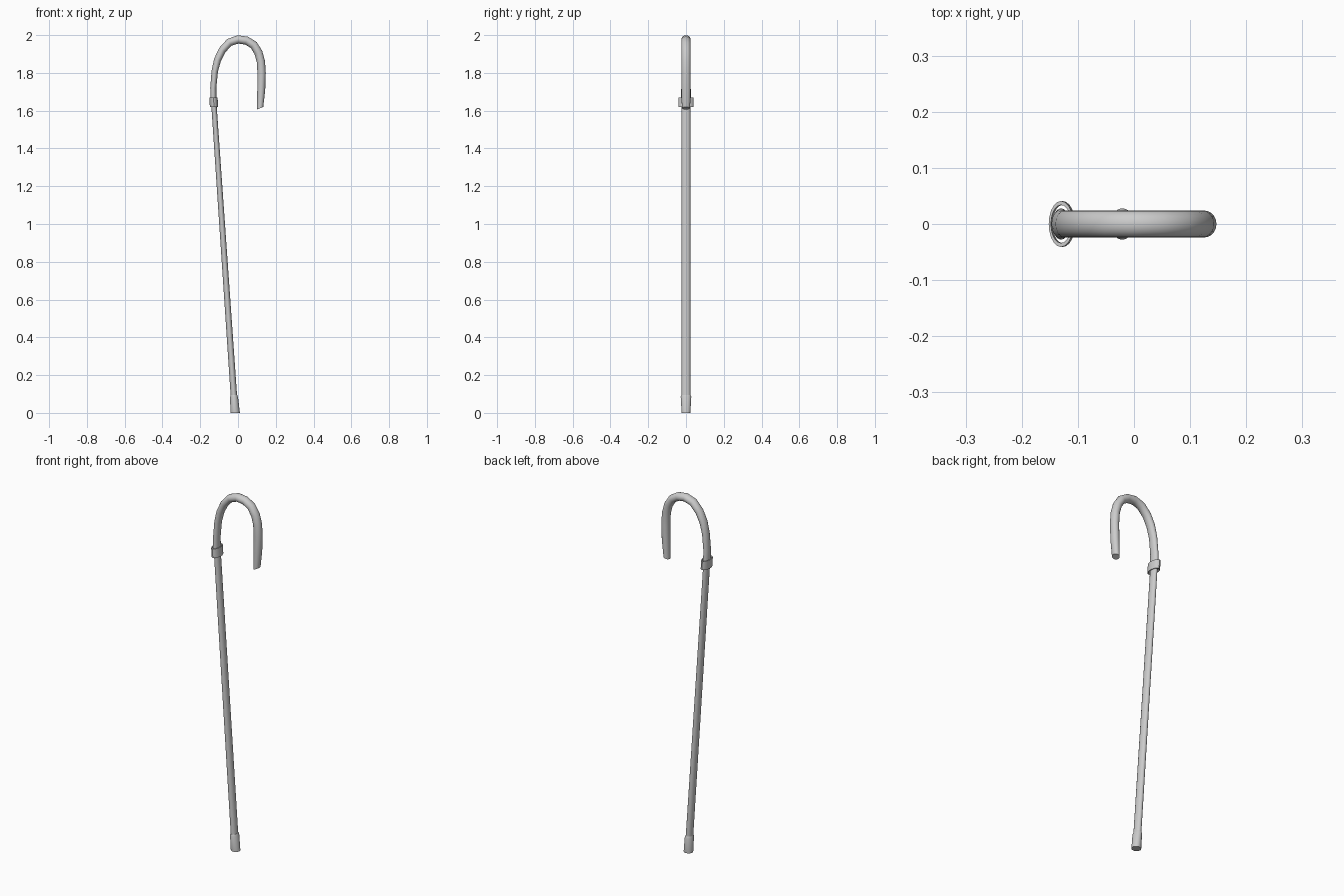
import bpy, bmesh, math
from mathutils import Vector

if "Cube" in bpy.data.objects:
    bpy.data.objects.remove(bpy.data.objects["Cube"])

SIDES = 20


def sweep(name, stations, caps=True, closed=False, plane_normals=None):
    """Loft ellipses along an XZ path; station = (x, z, in-plane radius, y radius)."""
    bm = bmesh.new()
    rings = []
    n = len(stations)
    for i, (x, z, r, ry) in enumerate(stations):
        a, b = stations[max(i - 1, 0)], stations[min(i + 1, n - 1)]
        t = Vector((b[0] - a[0], 0, b[1] - a[1])).normalized()
        side = Vector((t.z, 0, -t.x))
        if plane_normals and i in plane_normals:
            side = Vector(plane_normals[i]).normalized()
        ring = []
        for k in range(SIDES):
            u = 2 * math.pi * k / SIDES
            p = Vector((x, 0, z)) + side * r * math.cos(u)
            p.y = ry * math.sin(u)
            ring.append(bm.verts.new(p))
        rings.append(ring)
    pairs = list(zip(rings, rings[1:]))
    if closed:
        pairs.append((rings[-1], rings[0]))
    for a, b in pairs:
        for k in range(SIDES):
            j = (k + 1) % SIDES
            bm.faces.new((a[k], a[j], b[j], b[k]))
    if caps and not closed:
        bm.faces.new(rings[0])
        bm.faces.new(rings[-1])
    bmesh.ops.recalc_face_normals(bm, faces=bm.faces)
    me = bpy.data.meshes.new(name)
    bm.to_mesh(me)
    bm.free()
    ob = bpy.data.objects.new(name, me)
    bpy.context.collection.objects.link(ob)
    bpy.ops.object.select_all(action='DESELECT')
    ob.select_set(True)
    bpy.context.view_layer.objects.active = ob
    bpy.ops.object.shade_smooth_by_angle(angle=math.radians(30))
    return ob


flat = (1, 0, 0)

# Leaning shaft
sweep("shaft", [(-0.019, 0.05, 0.017, 0.023), (-0.128, 1.64, 0.014, 0.023)])

# Foot tip, flat on the ground
sweep("foot_tip", [(-0.015, 0.0, 0.025, 0.023), (-0.021, 0.085, 0.021, 0.028),
                   (-0.0215, 0.095, 0.017, 0.024)],
      plane_normals={0: flat, 1: flat, 2: flat})

# Curved handle with slanted end
sweep("handle", [(-0.13, 1.63, 0.015, 0.028), (-0.131, 1.72, 0.016, 0.025),
                 (-0.123, 1.81, 0.017, 0.024), (-0.108, 1.87, 0.019, 0.024),
                 (-0.083, 1.921, 0.020, 0.024), (-0.045, 1.962, 0.021, 0.024),
                 (0.0, 1.977, 0.022, 0.024), (0.045, 1.971, 0.022, 0.024),
                 (0.083, 1.948, 0.022, 0.024), (0.108, 1.908, 0.022, 0.024),
                 (0.121, 1.86, 0.022, 0.024), (0.125, 1.80, 0.022, 0.024),
                 (0.123, 1.71, 0.021, 0.024), (0.117, 1.613, 0.018, 0.022)],
      plane_normals={0: flat, 13: (-1, 0, -0.4)})

# Hollow oval collar where the handle meets the shaft
sweep("collar", [(-0.127, 1.62, 0.022, 0.041), (-0.130, 1.67, 0.022, 0.041),
                 (-0.130, 1.67, 0.018, 0.034), (-0.127, 1.62, 0.018, 0.034)],
      closed=True, plane_normals={i: flat for i in range(4)})
